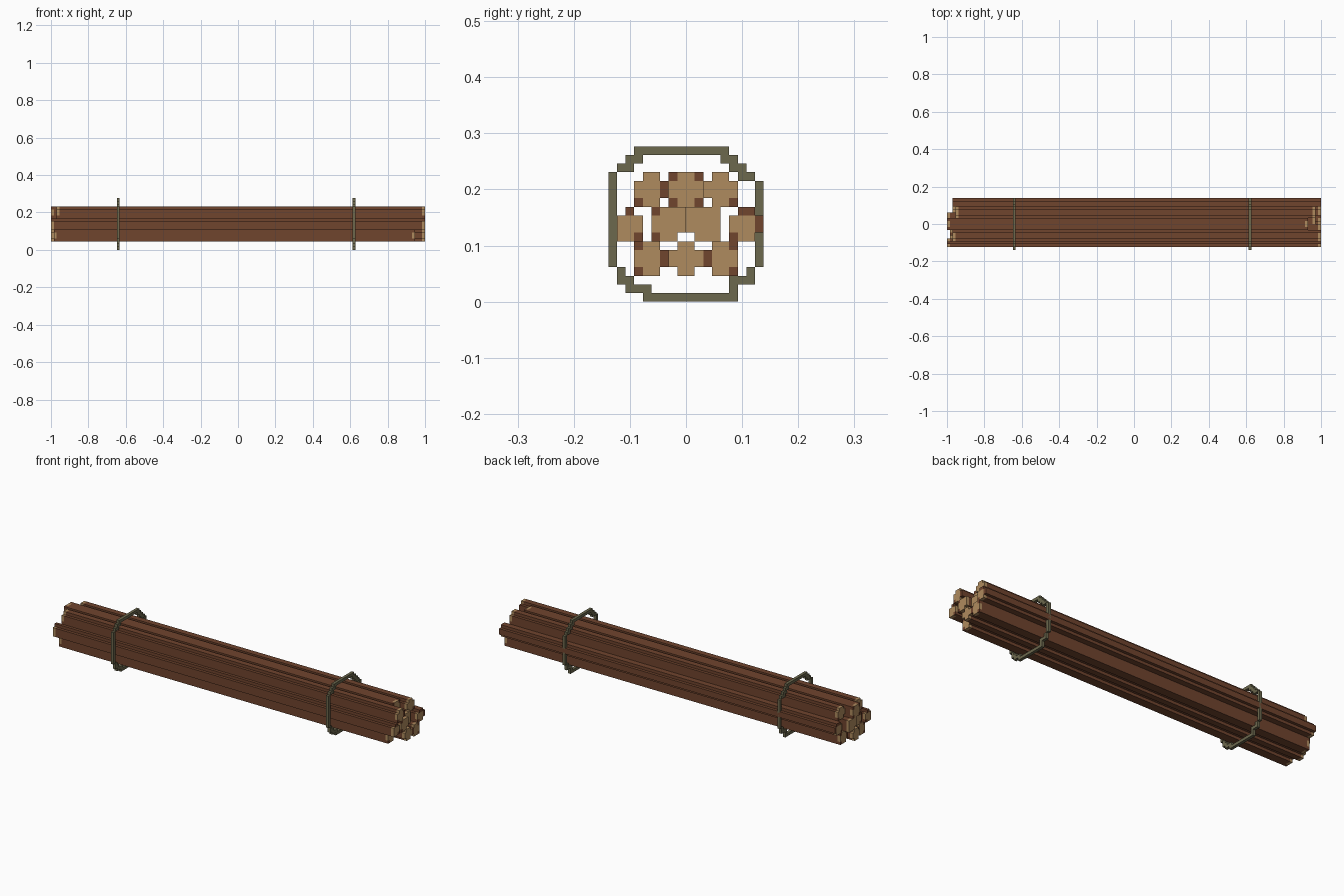
import bpy
import bmesh

cube = bpy.data.objects.get("Cube")
if cube:
    bpy.data.objects.remove(cube, do_unlink=True)

V = 2 / 130          # edge of one block
HALF = 9 * V         # half width of the strap


def material(name, rgb):
    m = bpy.data.materials.new(name)
    m.use_nodes = True
    m.diffuse_color = (*rgb, 1)
    m.node_tree.nodes["Principled BSDF"].inputs["Base Color"].default_value = (*rgb, 1)
    return m


bark = material("brown bark", (0.162, 0.058, 0.027))
wood = material("cut wood", (0.43, 0.26, 0.114))
strap = material("olive strap", (0.150, 0.138, 0.075))


def blocky_prism(name, rows, col, row, xs, mats):
    """Extrude a character section along x; T cells get the second material in the end layers."""
    cells = {(col + i, row + len(rows) - 1 - j): c
             for j, line in enumerate(rows) for i, c in enumerate(line) if c != "."}
    bm = bmesh.new()

    def quad(points, mat):
        face = bm.faces.new([bm.verts.new((x, a * V - HALF, b * V)) for x, a, b in points])
        face.material_index = mat

    last = len(xs) - 2
    for (a, b), c in cells.items():
        corners = [(a, b), (a + 1, b), (a + 1, b + 1), (a, b + 1)]
        sides = [(a, b - 1), (a + 1, b), (a, b + 1), (a - 1, b)]
        cut = int(c == "T")
        for k, side in enumerate(sides):
            if side in cells:
                continue
            p, q = corners[k], corners[(k + 1) % 4]
            for layer in range(last + 1):
                lo, hi = xs[layer], xs[layer + 1]
                quad([(lo, *p), (lo, *q), (hi, *q), (hi, *p)],
                     cut if layer in (0, last) else 0)
        quad([(xs[0], *p) for p in corners], cut)
        quad([(xs[-1], *p) for p in corners], cut)
    bmesh.ops.remove_doubles(bm, verts=bm.verts, dist=V / 20)
    bmesh.ops.recalc_face_normals(bm, faces=bm.faces)
    mesh = bpy.data.meshes.new(name)
    bm.to_mesh(mesh)
    bm.free()
    for m in mats:
        mesh.materials.append(m)
    obj = bpy.data.objects.new(name, mesh)
    bpy.context.collection.objects.link(obj)


# Logs: name, section (T cut wood, B bark), first column, first row, both ends
logs = [
    ("top_front_log", ".TT. TTTB TTTB BTT.", 3, 11, -0.97, 1.0),
    ("top_middle_log", "BTTB TTTT TTTT BTTB", 7, 11, -1.0, 0.93),
    ("top_back_log", ".TT. TTTT TTTT .TTB", 11, 11, -0.955, 0.97),
    ("outer_front_log", ".B. TTT TTT TTB", 1, 7, -1.0, 1.0),
    ("inner_front_log", "BTTT TTTT TTTT BTT.", 5, 7, -0.985, 1.0),
    ("inner_back_log", "TTTT TTTT TTTT .TTT", 9, 7, -1.0, 0.97),
    ("outer_back_log", ".BB. TTTB TTTB BTT.", 14, 7, -0.97, 1.0),
    ("bottom_front_log", "BTT. TTTB TTTB BTT.", 3, 3, -0.985, 0.945),
    ("bottom_middle_log", ".TT. TTTT TTTT .TT.", 7, 3, -1.0, 1.0),
    ("bottom_back_log", ".TTB BTTT BTTT .TTB", 11, 3, -0.97, 1.0),
]
for name, section, col, row, x0, x1 in logs:
    blocky_prism(name, section.split(), col, row, [x0, x0 + V, x1 - V, x1], [bark, wood])

# Straps: stepped rings around the bundle
ring = ["...###########....",
        "..##.........##...",
        ".##...........##..",
        "#..............##."]
ring += ["#................#"] * 10
ring += [".#..............#.",
         ".##...........###.",
         "..###.........#...",
         "....###########..."]
for name, x in (("right_strap", -0.64), ("left_strap", 0.62)):
    blocky_prism(name, ring, 0, 0, [x - V / 2, x + V / 2], [strap])
